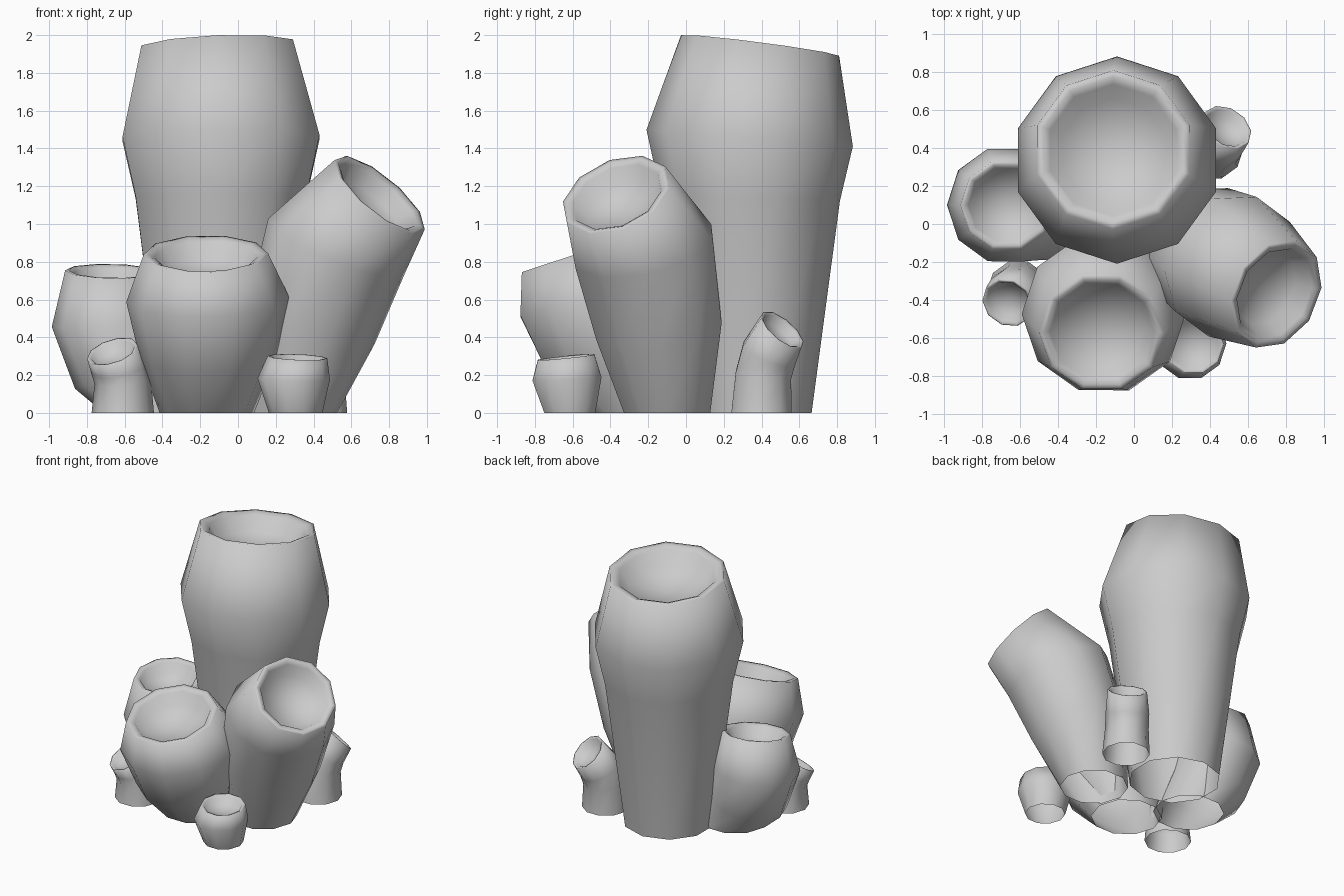
import bpy, bmesh, math
from mathutils import Vector

UP = Vector((0, 0, 1))
SIDES = 10


def add_ring(bm, centre, normal, radius, phase):
    rot = UP.rotation_difference(normal)
    verts = []
    for i in range(SIDES):
        a = phase + 2 * math.pi * i / SIDES
        offset = rot @ Vector((math.cos(a), math.sin(a), 0))
        verts.append(bm.verts.new(centre + offset * radius))
    return verts


def tube(name, rings, depth, phase=0, lip=0.83, cup=0.68):
    """rings: (centre, tilt normal, radius) from the floor to the rim."""
    bm = bmesh.new()
    sections = [(Vector(c), Vector(n).normalized(), r) for c, n, r in rings]
    rim, normal, radius = sections[-1]
    # rounded lip, then a shallow cup sinking into the mouth
    for scale, drop in ((lip + 0.09, 0.0), (lip, 0.12), (cup, 0.75)):
        sections.append((rim - normal * drop * depth, normal, radius * scale))
    loops = [add_ring(bm, c, n, r, math.radians(phase)) for c, n, r in sections]
    for low, high in zip(loops, loops[1:]):
        for i in range(SIDES):
            j = (i + 1) % SIDES
            bm.faces.new((low[i], low[j], high[j], high[i]))
    # cup floor; the foot stays open
    tip = bm.verts.new(rim - normal * depth)
    for i in range(SIDES):
        bm.faces.new((loops[-1][i], loops[-1][(i + 1) % SIDES], tip))
    for f in bm.faces:
        f.smooth = True
    mesh = bpy.data.meshes.new(name)
    bm.to_mesh(mesh)
    bm.free()
    bpy.context.collection.objects.link(bpy.data.objects.new(name, mesh))


Z = (0, 0, 1)

# Large tubes
tube("tall_tube", [
    ((-0.09, 0.34, 0), Z, 0.325),
    ((-0.09, 0.34, 1.14), (0, 0.04, 1), 0.475),
    ((-0.09, 0.337, 1.455), (-0.01, 0.08, 1), 0.548),
    ((-0.11, 0.392, 1.945), (-0.04, 0.13, 1), 0.422)], 0.16, 18)

tube("front_tube", [
    ((-0.165, -0.28, 0), Z, 0.25),
    ((-0.16, -0.40, 0.29), (0, -0.22, 1), 0.36),
    ((-0.16, -0.475, 0.60), (-0.03, -0.22, 1), 0.432),
    ((-0.17, -0.57, 0.84), (-0.01, -0.32, 1), 0.33)], 0.13)

tube("left_tube", [
    ((-0.46, 0.05, 0), Z, 0.25),
    ((-0.59, 0.08, 0.21), (-0.3, 0, 1), 0.285),
    ((-0.675, 0.10, 0.48), (-0.08, -0.04, 1), 0.312),
    ((-0.67, 0.10, 0.75), (0.02, -0.16, 1), 0.245)], 0.11)

tube("leaning_tube", [
    ((0.285, -0.10, 0), Z, 0.24),
    ((0.385, -0.145, 0.46), (0.28, -0.14, 1), 0.352),
    ((0.52, -0.225, 0.88), (0.42, -0.22, 1), 0.39),
    ((0.75, -0.37, 1.155), (0.60, -0.32, 0.72), 0.303)], 0.13)

# Small sprouts
tube("left_sprout", [
    ((-0.61, -0.355, 0), Z, 0.165),
    ((-0.61, -0.36, 0.16), (-0.05, -0.1, 1), 0.15),
    ((-0.63, -0.375, 0.24), (-0.2, -0.35, 1), 0.15),
    ((-0.665, -0.415, 0.325), (-0.28, -0.45, 0.85), 0.14)], 0.06, lip=0.86)

tube("back_sprout", [
    ((0.41, 0.40, 0), Z, 0.168),
    ((0.41, 0.41, 0.20), (0.1, 0.12, 1), 0.155),
    ((0.43, 0.44, 0.31), (0.3, 0.4, 1), 0.155),
    ((0.49, 0.51, 0.44), (0.40, 0.60, 0.72), 0.14)], 0.06, lip=0.86)

tube("right_sprout", [
    ((0.305, -0.615, 0), Z, 0.142),
    ((0.295, -0.63, 0.18), (0.02, -0.05, 1), 0.192),
    ((0.315, -0.635, 0.295), (0.04, -0.1, 1), 0.158)], 0.06, lip=0.86)
